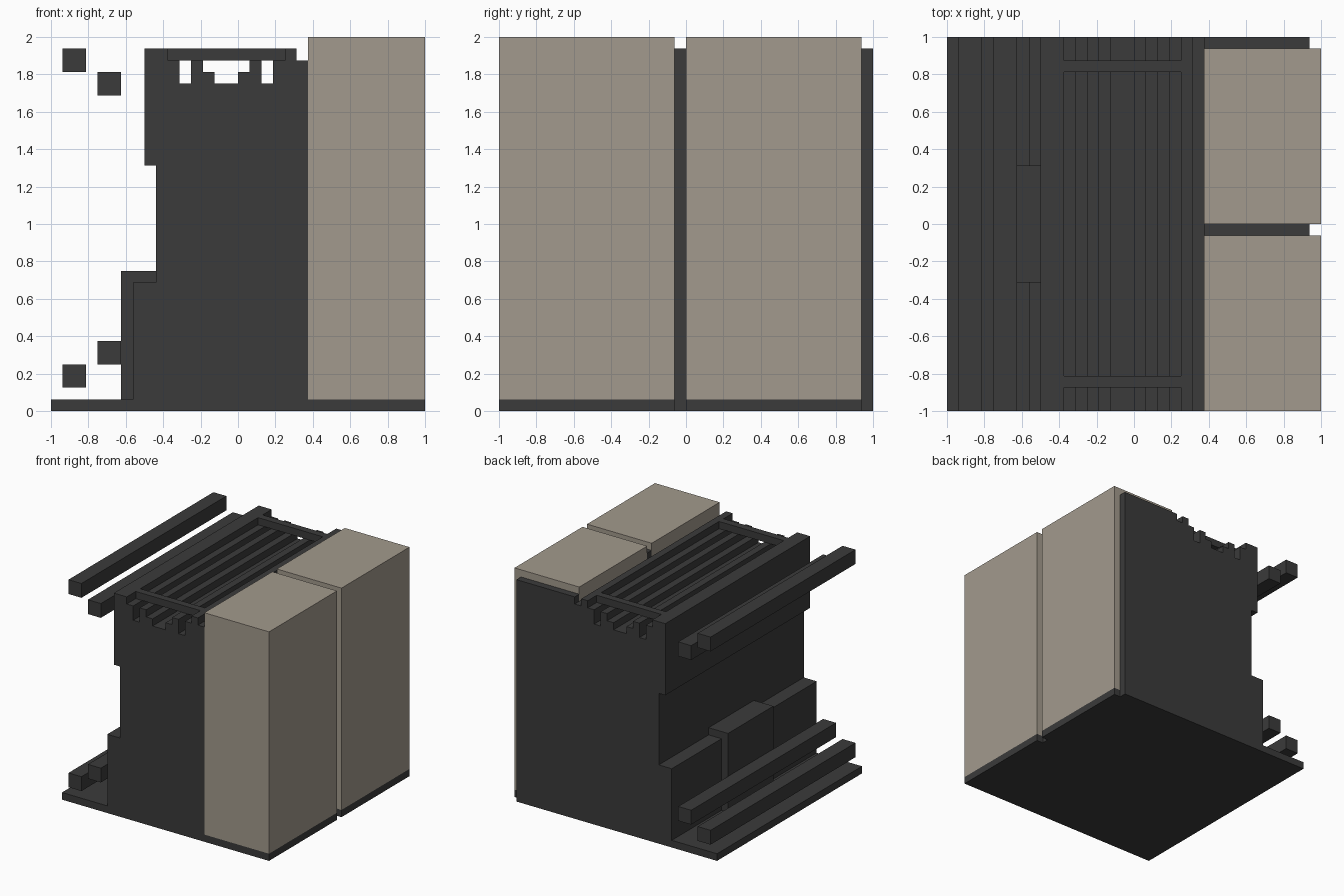
import bpy, bmesh
from mathutils import Vector

if "Cube" in bpy.data.objects:
    bpy.data.objects.remove(bpy.data.objects["Cube"])

U = 1 / 16  # everything sits on a 1/16 unit grid


def material(name, rgb):
    m = bpy.data.materials.new(name)
    m.diffuse_color = (*rgb, 1)
    m.use_nodes = True
    m.node_tree.nodes["Principled BSDF"].inputs["Base Color"].default_value = m.diffuse_color
    return m


DARK = material("charcoal", (0.043, 0.043, 0.043))
BEIGE = material("warm_beige", (0.365, 0.323, 0.266))


def extrude(name, pts, direction, mat):
    """Prism: closed polygon (grid units) swept along a vector."""
    bm = bmesh.new()
    face = bm.faces.new([bm.verts.new(Vector(p) * U) for p in pts])
    ext = bmesh.ops.extrude_face_region(bm, geom=[face])
    moved = [g for g in ext["geom"] if isinstance(g, bmesh.types.BMVert)]
    bmesh.ops.translate(bm, verts=moved, vec=Vector(direction) * U)
    bmesh.ops.recalc_face_normals(bm, faces=bm.faces)
    me = bpy.data.meshes.new(name)
    bm.to_mesh(me)
    bm.free()
    me.materials.append(mat)
    ob = bpy.data.objects.new(name, me)
    bpy.context.collection.objects.link(ob)
    return ob


def box(name, x, y, z, mat=DARK):
    pts = [(x[0], y[0], z[0]), (x[1], y[0], z[0]), (x[1], y[1], z[0]), (x[0], y[1], z[0])]
    return extrude(name, pts, (0, 0, z[1] - z[0]), mat)


# Base slab, notched on the right edge behind each panel
base = [(-16, -16), (16, -16), (16, -1), (15, -1), (15, 0), (16, 0), (16, 15), (15, 15), (15, 16), (-16, 16)]
extrude("base", [(x, y, 0) for x, y in base], (0, 0, 1), DARK)

# Main body: stepped left side, slotted grille along the top
profile = [(6, 1), (6, 30), (5, 30), (5, 31), (4, 31)]
grille = [(-6, -5, 30), (-5, -4, 28), (-4, -3, 30), (-3, -2, 29), (-2, 0, 28),
          (0, 1, 29), (1, 2, 30), (2, 3, 28), (3, 4, 30)]
for x0, x1, top in reversed(grille):
    profile += [(x1, top), (x0, top)]
profile += [(-6, 31), (-8, 31), (-8, 21), (-7, 21), (-7, 11), (-9, 11), (-9, 1)]
extrude("body", [(x, -16, z) for x, z in profile], (0, 32, 0), DARK)

# Cross bars over the grille
box("front_grille_bar", (-6, 4), (-14, -13), (30, 31))
box("back_grille_bar", (-6, 4), (13, 14), (30, 31))

# Raised block in the middle of the lower left step
box("side_block", (-10, -6), (-5, 5), (1, 12))

# Panels on the right, each with a thin dark plate behind it
for label, y in (("front", -16), ("back", 0)):
    box(label + "_panel", (6, 16), (y, y + 15), (1, 32), BEIGE)
    box(label + "_divider", (6, 15), (y + 15, y + 16), (1, 31))

# Free rails along the left side
for name, x, z in (("top_outer_rail", -15, 29), ("top_inner_rail", -12, 27),
                   ("low_inner_rail", -12, 4), ("low_outer_rail", -15, 2)):
    box(name, (x, x + 2), (-16, 16), (z, z + 2))
